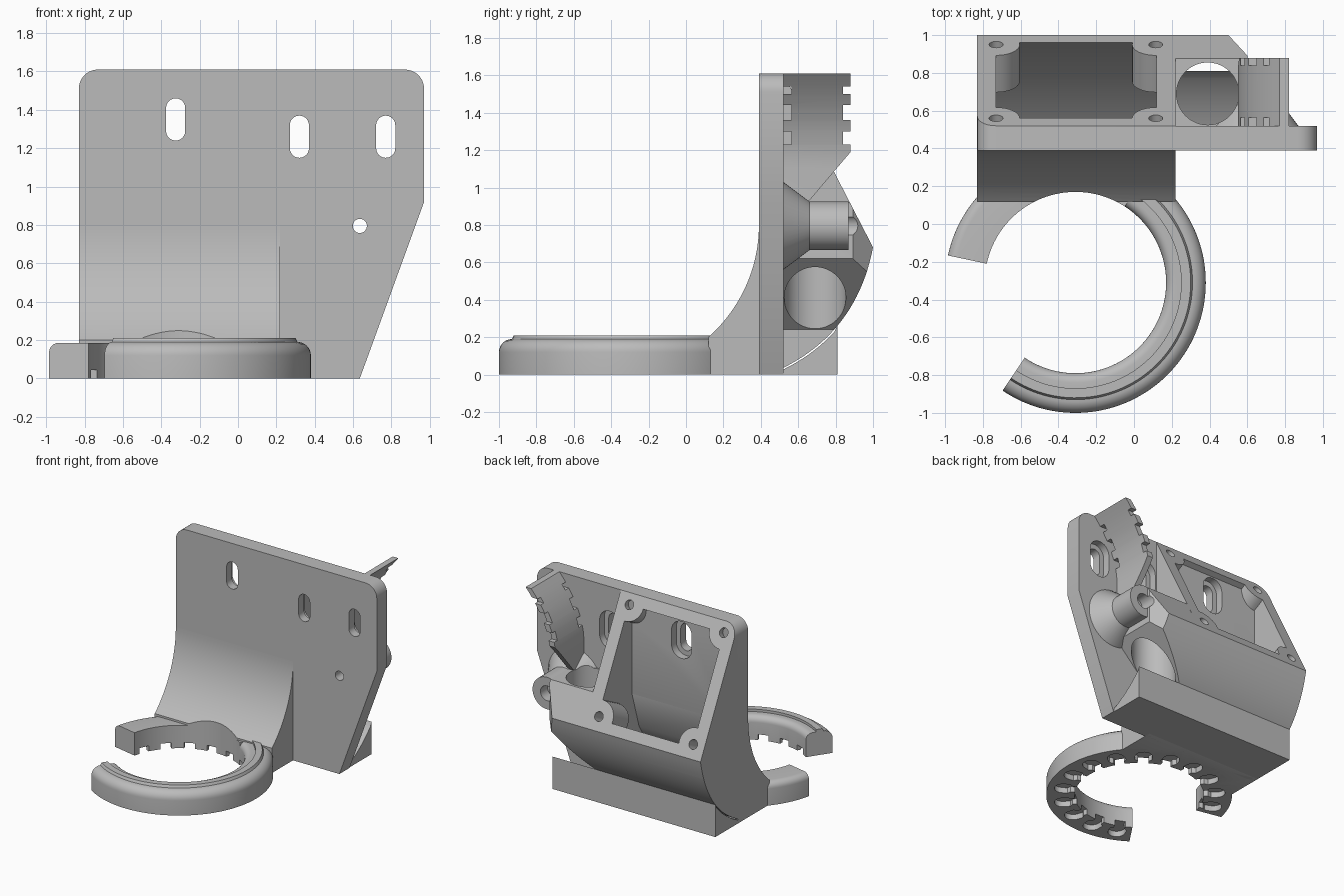
import bpy, bmesh, math
from mathutils import Vector, Matrix

if "Cube" in bpy.data.objects:
    bpy.data.objects.remove(bpy.data.objects["Cube"], do_unlink=True)

grey = bpy.data.materials.new("plain grey")
grey.use_nodes = True
grey.diffuse_color = (0.5, 0.5, 0.5, 1)
grey.node_tree.nodes["Principled BSDF"].inputs["Base Color"].default_value = (0.5, 0.5, 0.5, 1)


def finish(name, bm):
    bmesh.ops.recalc_face_normals(bm, faces=bm.faces[:])
    mesh = bpy.data.meshes.new(name)
    bm.to_mesh(mesh)
    bm.free()
    mesh.materials.append(grey)
    ob = bpy.data.objects.new(name, mesh)
    bpy.context.collection.objects.link(ob)
    return ob


def loft(bm, rings):
    """Skin a row of closed rings and cap both ends."""
    rows = [[bm.verts.new(p) for p in ring] for ring in rings]
    n = len(rows[0])
    for a, b in zip(rows, rows[1:]):
        for i in range(n):
            bm.faces.new((a[i], a[(i + 1) % n], b[(i + 1) % n], b[i]))
    bm.faces.new(rows[0])
    bm.faces.new(rows[-1])


def place(axis, a, p):
    return {"x": (a, p[0], p[1]), "y": (p[0], a, p[1]), "z": (p[0], p[1], a)}[axis]


def prism(name, pts, axis, lo, hi):
    bm = bmesh.new()
    loft(bm, [[place(axis, a, p) for p in pts] for a in (lo, hi)])
    return finish(name, bm)


def arc(cx, cy, r, start, end, n):
    return [(cx + r * math.cos(math.radians(start + (end - start) * i / n)),
             cy + r * math.sin(math.radians(start + (end - start) * i / n))) for i in range(n + 1)]


def circle(cx, cy, r, n=48):
    return arc(cx, cy, r, 0, 360, n)[:-1]


def slot(cx, low, high, r):
    return arc(cx, high - r, r, 0, 180, 12) + arc(cx, low + r, r, 180, 360, 12)


def boolean(ob, cutters, kind="DIFFERENCE"):
    bpy.context.view_layer.objects.active = ob
    for c in cutters:
        mod = ob.modifiers.new("cut", "BOOLEAN")
        mod.object, mod.operation, mod.solver = c, kind, "EXACT"
        bpy.ops.object.modifier_apply(modifier=mod.name)


def sweep(name, section, start, end, n):
    """Turn a radius/height section around the ring centre."""
    bm = bmesh.new()
    rings = []
    for i in range(n + 1):
        t = math.radians(start + (end - start) * i / n)
        rings.append([(RING[0] + r * math.cos(t), RING[1] + r * math.sin(t), z) for r, z in section])
    loft(bm, rings)
    return finish(name, bm)


RING = (-0.31, -0.31)
LEFT, MID = -0.83, 0.22
SCREW = (0.635, 0.795)
NORMAL = Vector((0, 0.93, 0.48)).normalized()

# Curves shared by the side profiles
back_curve = []
for i in range(25):
    t = i / 24
    back_curve.append(((1 - t) ** 2 * 1.0 + 2 * t * (1 - t) * 0.905 + t * t * 0.44,
                       (1 - t) ** 2 * 0.68 + 2 * t * (1 - t) * 0.188))
front_curve = arc(-0.41, 0.8, 0.8, -48.5, 0, 24)

# Cutters
outline = [(LEFT, 0), (0.635, 0), (0.97, 0.92)] + arc(0.87, 1.51, 0.1, 0, 90, 10) \
    + arc(LEFT + 0.1, 1.51, 0.1, 90, 180, 10)
trim = prism("trim_cutter", outline, "y", -1, 2)
ring_bore = prism("ring_bore_cutter", circle(*RING, 0.48, 96), "z", -1, 2)
probe_bore = prism("probe_bore_cutter", circle(0.39, 0.69, 0.165), "z", -1, 2)
screw_bore = prism("screw_bore_cutter", circle(*SCREW, 0.037, 24), "y", 0, 2)
screw_sink = prism("screw_sink_cutter", circle(*SCREW, 0.06, 24), "y", 0.78, 2)
lip_out = (NORMAL.y * 0.1, NORMAL.z * 0.1)
cavity = prism("cavity_cutter", [
    (0.56 + lip_out[0], 1.53 + lip_out[1]), (0.56, 1.53), (0.521, 1.51), (0.521, 0.8), (0.43, 0.5),
    (0.2, 0.12), (0.46, 0.08), (0.77, 0.32), (0.9, 0.58), (0.96, 0.757),
    (0.96 + lip_out[0], 0.757 + lip_out[1])], "x", -0.73, 0.12)
helpers = [trim, ring_bore, probe_bore, screw_bore, screw_sink, cavity]


def tilted_cylinder(name, x, y, r, depth):
    """Cylinder sunk square into the sloping fan face."""
    z = 1.61 - (y - 0.52) * 0.93 / 0.48
    bm = bmesh.new()
    turn = NORMAL.to_track_quat("Z", "Y").to_matrix().to_4x4()
    spot = Vector((x, y, z)) + NORMAL * (0.15 - depth / 2)
    bmesh.ops.create_cone(bm, cap_ends=True, segments=32, radius1=r, radius2=r,
                          depth=depth + 0.3, matrix=Matrix.Translation(spot) @ turn)
    ob = finish(name, bm)
    helpers.append(ob)
    return ob


corners = [(x, y) for x in (-0.73, 0.115) for y in (0.56, 0.95)]
boolean(cavity, [tilted_cylinder("post_cutter", x, y, 0.125, 0.22) for x, y in corners])
fan_holes = [tilted_cylinder("fan_hole_cutter", x, y, 0.037, 0.15) for x, y in corners]

# Mounting plate with stepped slots
plate = prism("mounting_plate", outline, "y", 0.39, 0.52)
slots = []
for cx, low in ((-0.325, 1.24), (0.32, 1.15), (0.77, 1.15)):
    slots.append(prism("slot_cutter", slot(cx, low, low + 0.22, 0.05), "y", 0, 1))
    slots.append(prism("slot_step_cutter", slot(cx, low - 0.04, low + 0.26, 0.09), "y", 0.46, 0.7))
helpers += slots
boolean(plate, slots + [screw_bore, cavity])

# Fan duct with sloping fan frame and sweeping front
duct = prism("fan_duct", [(0.12, 0), (0.12, 0.19)] + front_curve
             + [(0.45, 0.82), (0.45, 1.61), (0.52, 1.61)] + back_curve, "x", LEFT, MID)
boolean(duct, [trim], "INTERSECT")
boolean(duct, slots[:2] + [ring_bore, cavity] + fan_holes)

# Probe shelf with vertical bore, sloping underside and chamfered corner
shelf = prism("probe_shelf", [(0.5, 0.92), (0.876, 0.92)] + back_curve[:-2] + [(0.5, 0.06)],
              "x", 0.2, 0.6)
under = prism("under_cutter", [(0.1, 0.12), (0.9, 0.92), (0.9, -0.2), (0.1, -0.2)], "y", 0, 2)
chamfer = prism("chamfer_cutter", [(0.47, 1.0325), (0.65, 0.8375), (0.8, 1.2)], "z", -1, 2)
helpers += [under, chamfer]
boolean(shelf, [under, chamfer, probe_bore, screw_bore, screw_sink])

# Screw boss with flared foot
bm = bmesh.new()
loft(bm, [[place("y", y, p) for p in circle(*SCREW, r)]
          for y, r in ((0.51, 0.235), (0.52, 0.235), (0.66, 0.13), (0.87, 0.13))])
boss = finish("screw_boss", bm)
boolean(boss, [screw_bore, screw_sink, probe_bore])

# Wedge support under the duct
wedge_curve = [(y + 0.006, z - 0.006) for y, z in back_curve if y < 0.81 and z > 0.01]
prism("support_wedge", [(0.81, 0), (0.81, 0.262)] + wedge_curve + [(0.45, 0)], "x", LEFT, 0.63)

# Curved cable arm with notched edges
bend = [(0.55 + 0.22 * (i / 12) ** 2, 1.1 + 0.51 * i / 12) for i in range(13)]
strip = [(0.55, 0.7)] + bend
arm = prism("cable_arm", strip + [(x + 0.05, z) for x, z in reversed(strip)], "y", 0.4, 1)
edge = [(0.88, 1.19)]
for low, high in ((1.23, 1.30), (1.36, 1.44), (1.50, 1.54)):
    edge += [(0.88, low), (0.84, low), (0.84, high), (0.88, high)]
edge.append((0.88, 1.61))
comb = prism("comb_cutter", edge + [(1.405 - y if y > 0.86 else 0.565, z) for y, z in reversed(edge[1:])]
             + [(0.515, 0.76)], "x", 0, 1)
for v in comb.data.vertices:
    if v.co.y < 0.55:
        v.co.y = 0.515
helpers.append(comb)
boolean(arm, [comb], "INTERSECT")

# Air ring: rounded part with a raised lip, and a plain part behind
rounded = [(0.48, 0), (0.69, 0)] + arc(0.62, 0.12, 0.07, 0, 90, 8) \
    + [(0.61, 0.21), (0.56, 0.21), (0.56, 0.19)] + arc(0.53, 0.14, 0.05, 90, 180, 6)
plain = [(0.48, 0), (0.69, 0)] + arc(0.64, 0.135, 0.05, 0, 90, 6) + [(0.48, 0.185)]
ring = sweep("air_ring", rounded, -124, 58, 72)
ring_end = sweep("air_ring_end", plain, 57, 168, 44)

# Vent pockets under the ring, open to the inside
bm = bmesh.new()
for k in range(14):
    turn = Matrix.Translation((*RING, 0)) @ Matrix.Rotation(math.radians(-113 + 20.8 * k), 4, "Z")
    shape = arc(0.575, 0, 0.065, -90, 90, 10) + [(0.53, 0.065), (0.51, 0.04), (0.44, 0.04),
                                                (0.44, -0.04), (0.51, -0.04), (0.53, -0.065)]
    loft(bm, [[turn @ Vector((x, y, z)) for x, y in shape] for z in (-0.1, 0.045)])
vents = finish("vent_cutter", bm)
helpers.append(vents)
for part in (ring, ring_end, duct):
    boolean(part, [vents])

# Remove the cutters and smooth the curved faces
for h in helpers:
    bpy.data.objects.remove(h, do_unlink=True)
bpy.ops.object.select_all(action="DESELECT")
for ob in bpy.context.collection.objects:
    if ob.type == "MESH":
        ob.select_set(True)
        bpy.context.view_layer.objects.active = ob
bpy.ops.object.shade_smooth_by_angle(angle=math.radians(30))
